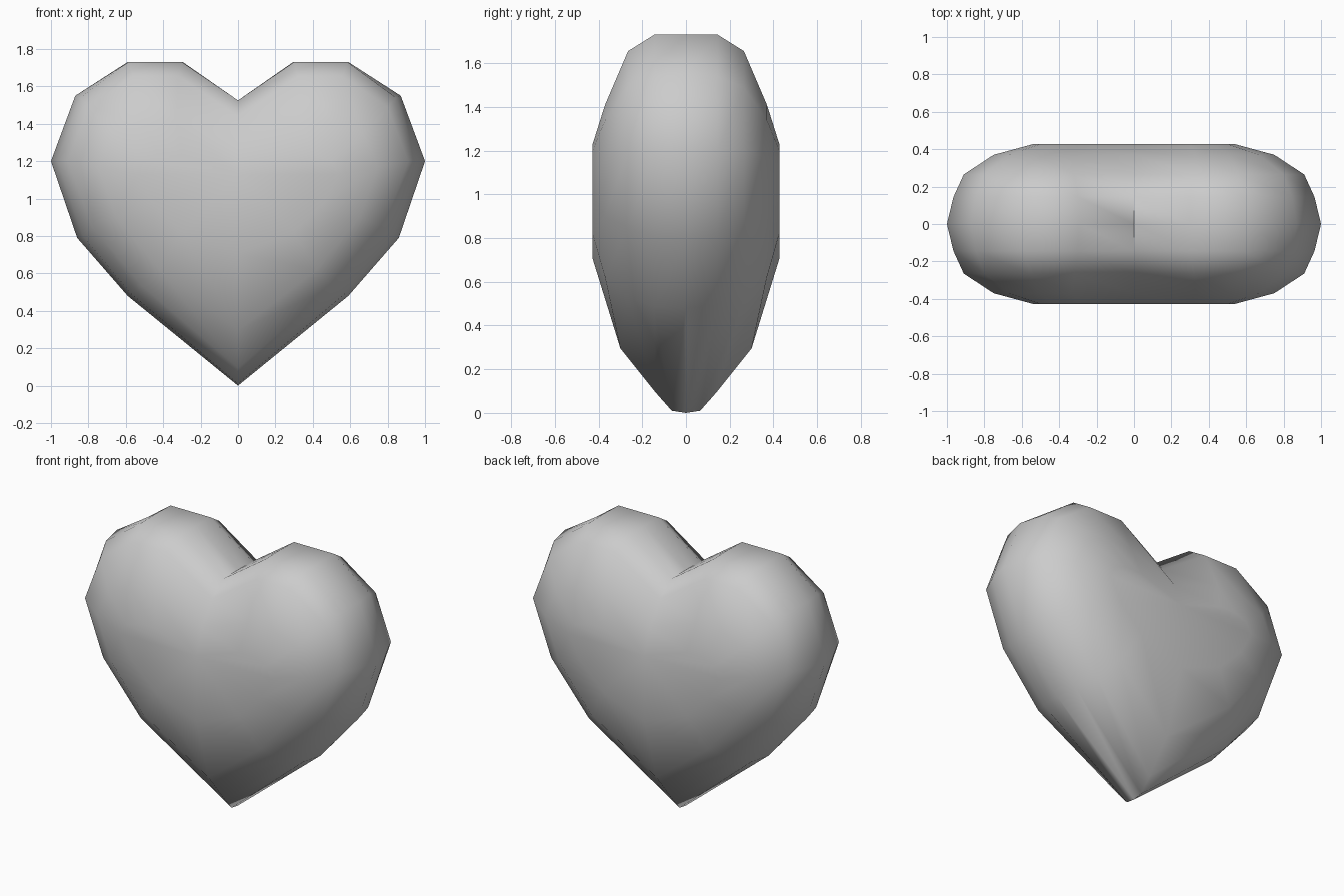
import bpy, bmesh, math

if "Cube" in bpy.data.objects:
    bpy.data.objects.remove(bpy.data.objects["Cube"])

# Half outlines from tip to cleft (x, z), one per depth layer from rim to face
LAYERS = [
    (0.0, 0.0, [(0, 0.005), (.59, .48), (.86, .79), (1, 1.2), (.87, 1.55), (.59, 1.73), (.295, 1.73), (0, 1.525)]),
    (.145, .065, [(0, .015), (.57, .49), (.83, .80), (.965, 1.2), (.845, 1.54), (.585, 1.73), (.30, 1.73), (0, 1.525)]),
    (.265, .14, [(0, .10), (.51, .53), (.78, .85), (.91, 1.2), (.80, 1.49), (.56, 1.655), (.32, 1.655), (0, 1.44)]),
    (.37, .30, [(0, .30), (.42, .62), (.65, .90), (.75, 1.17), (.67, 1.34), (.51, 1.41), (.33, 1.41), (0, 1.29)]),
    (.427, .427, [(0, .71), (.30, .82), (.46, .98), (.54, 1.13), (.50, 1.2), (.42, 1.23), (.30, 1.23), (0, 1.13)]),
]

bm = bmesh.new()


def ring(layer, side):
    """Full heart outline; the tip sits at its own depth."""
    depth, tip_depth, half = layer
    pts = half + [(-x, z) for x, z in half[-2:0:-1]]
    return [bm.verts.new((x, side * (tip_depth if i == 0 else depth), max(z - .005, 0) if i == 0 else z))
            for i, (x, z) in enumerate(pts)]


# Rings from front face through rim to back face
rings = [ring(l, -1) for l in reversed(LAYERS[1:])] + [ring(l, 1) for l in LAYERS]
n = len(rings[0])
for r0, r1 in zip(rings, rings[1:]):
    for i in range(n):
        j = (i + 1) % n
        bm.faces.new((r0[i], r0[j], r1[j], r1[i]))

# Flat front and back faces, fanned from the cleft
c = n // 2
for r in (rings[0], rings[-1]):
    for k in range(1, n - 1):
        bm.faces.new((r[c], r[(c + k) % n], r[(c + k + 1) % n]))

bmesh.ops.recalc_face_normals(bm, faces=bm.faces)
mesh = bpy.data.meshes.new("heart")
bm.to_mesh(mesh)
bm.free()
heart = bpy.data.objects.new("heart", mesh)
bpy.context.collection.objects.link(heart)
bpy.context.view_layer.objects.active = heart
heart.select_set(True)
bpy.ops.object.shade_smooth_by_angle(angle=math.radians(60))
